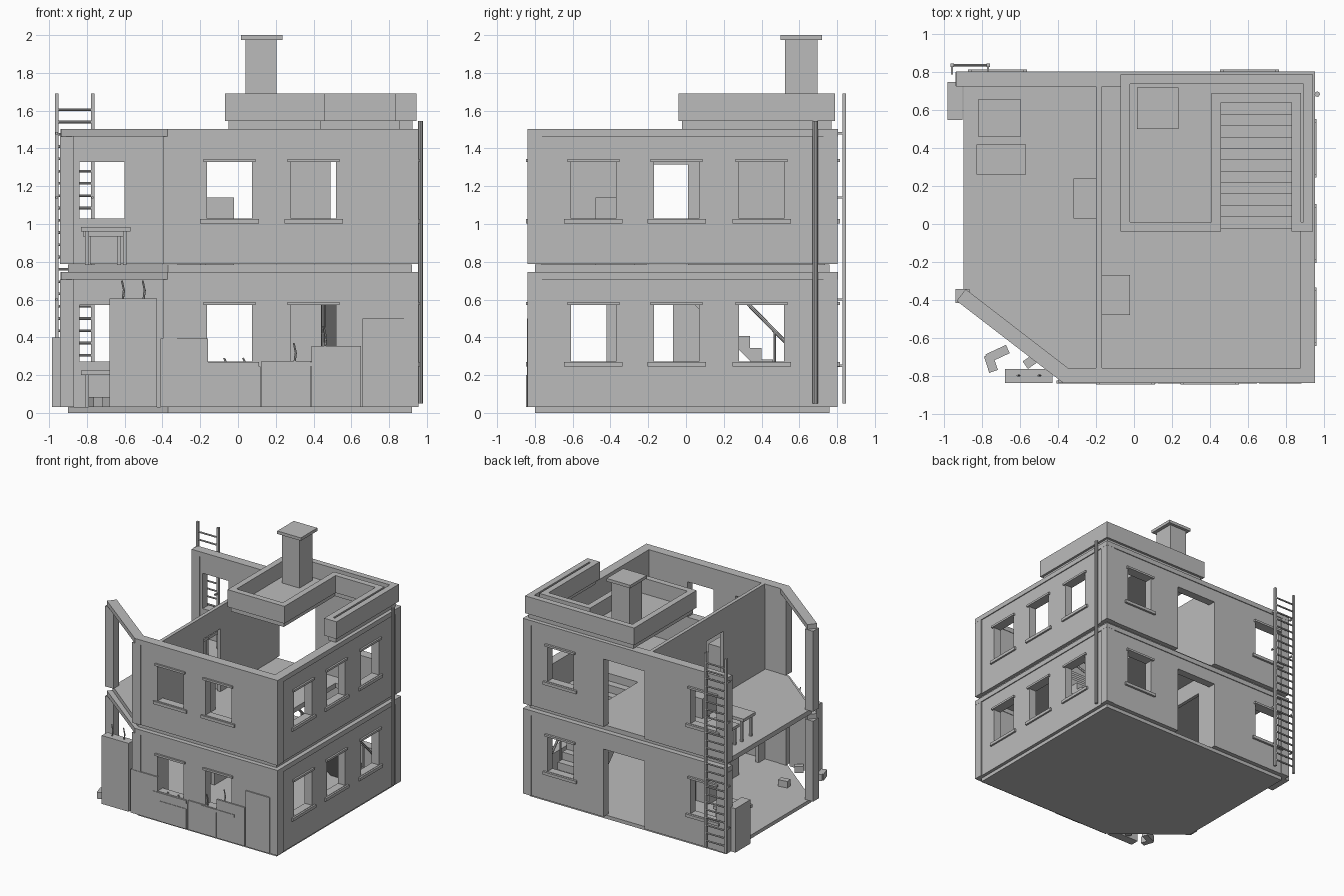
import bpy, bmesh, math
from mathutils import Vector, Matrix

if "Cube" in bpy.data.objects:
    bpy.data.objects.remove(bpy.data.objects["Cube"])

grey = bpy.data.materials.new("concrete grey")
grey.diffuse_color = (0.5, 0.5, 0.5, 1)
grey.use_nodes = True
grey.node_tree.nodes["Principled BSDF"].inputs["Base Color"].default_value = grey.diffuse_color


def finish(name, bm):
    bmesh.ops.recalc_face_normals(bm, faces=bm.faces)
    me = bpy.data.meshes.new(name)
    bm.to_mesh(me)
    bm.free()
    me.materials.append(grey)
    ob = bpy.data.objects.new(name, me)
    bpy.context.collection.objects.link(ob)
    return ob


def add_box(bm, x0, x1, y0, y1, z0, z1):
    m = Matrix.Translation(((x0 + x1) / 2, (y0 + y1) / 2, (z0 + z1) / 2))
    bmesh.ops.create_cube(bm, size=1, matrix=m @ Matrix.Diagonal((x1 - x0, y1 - y0, z1 - z0, 1)))


def boxes(name, *items):
    bm = bmesh.new()
    for b in items:
        add_box(bm, *b)
    return finish(name, bm)


def add_rod(bm, a, b, r, n=8):
    a, b = Vector(a), Vector(b)
    d = b - a
    m = Matrix.Translation((a + b) / 2) @ d.to_track_quat('Z', 'Y').to_matrix().to_4x4()
    bmesh.ops.create_cone(bm, cap_ends=True, segments=n, radius1=r, radius2=r, depth=d.length, matrix=m)


def extrude(bm, vec):
    res = bmesh.ops.extrude_face_region(bm, geom=bm.faces[:])
    bmesh.ops.translate(bm, vec=vec, verts=[v for v in res["geom"] if isinstance(v, bmesh.types.BMVert)])


def panel(name, axis, us, vs, c0, c1, holes):
    """Sheet in two axes with rectangular holes, given thickness c0..c1 along axis."""
    us = sorted(set(us) | {h[i] for h in holes for i in (0, 1)})
    vs = sorted(set(vs) | {h[i] for h in holes for i in (2, 3)})

    def place(u, v):
        return {'x': (c0, u, v), 'y': (u, c0, v), 'z': (u, v, c0)}[axis]
    bm = bmesh.new()
    grid = [[bm.verts.new(place(u, v)) for v in vs] for u in us]
    for i in range(len(us) - 1):
        for j in range(len(vs) - 1):
            u, v = (us[i] + us[i + 1]) / 2, (vs[j] + vs[j + 1]) / 2
            if not any(h[0] < u < h[1] and h[2] < v < h[3] for h in holes):
                bm.faces.new((grid[i][j], grid[i + 1][j], grid[i + 1][j + 1], grid[i][j + 1]))
    bmesh.ops.delete(bm, geom=[v for v in bm.verts if not v.link_faces], context='VERTS')
    extrude(bm, {'x': (c1 - c0, 0, 0), 'y': (0, c1 - c0, 0), 'z': (0, 0, c1 - c0)}[axis])
    return finish(name, bm)


def prism(name, pts, z0, z1):
    bm = bmesh.new()
    bm.faces.new([bm.verts.new((x, y, z0)) for x, y in pts])
    extrude(bm, (0, 0, z1 - z0))
    return finish(name, bm)


def strip(name, path, w, z0, z1, closed=False):
    """Mitred band of width w centred on a flat path."""
    p = [Vector(q) for q in path]
    n = len(p)
    bm = bmesh.new()
    pairs = []
    for i in range(n):
        d0 = (p[i] - p[i - 1]) if closed or i else (p[1] - p[0])
        d1 = (p[(i + 1) % n] - p[i]) if closed or i < n - 1 else d0
        n0, n1 = (Vector((-d.y, d.x)).normalized() for d in (d0, d1))
        off = (n0 + n1) / (1 + n0.dot(n1)) * w / 2
        pairs.append([bm.verts.new((*(p[i] + s * off), z0)) for s in (1, -1)])
    for i in range(n if closed else n - 1):
        a, b = pairs[i], pairs[(i + 1) % n]
        bm.faces.new((a[0], a[1], b[1], b[0]))
    extrude(bm, (0, 0, z1 - z0))
    return finish(name, bm)


# Floor slabs, the upper one with a stairwell
outline = [(-0.9, 0.76), (0.92, 0.76), (0.92, -0.8), (-0.37, -0.8), (-0.9, -0.38)]
prism("ground_slab", outline, 0, 0.03)
prism("upper_slab_left", [(-0.9, 0.76), (-0.19, 0.76), (-0.19, -0.8), (-0.37, -0.8), (-0.9, -0.38)], 0.745, 0.785)
panel("upper_slab", 'z', [-0.19, 0.92], [-0.8, 0.76], 0.745, 0.785, [(0.46, 0.83, -0.08, 0.64)])

beam_path = [(-0.94, 0.765), (0.917, 0.765), (0.917, -0.8), (-0.36, -0.8), (-0.912, -0.375)]
pillars = [(-0.905, 0.765), (0.917, 0.765), (0.917, -0.8), (-0.36, -0.8), (-0.905, -0.38)]
W = 0.12
front_x, back_x, right_y = [-0.045, 0.4], [-0.72, 0.61], [-0.49, -0.05, 0.4]

for tag, z0 in (("lower", 0.03), ("upper", 0.787)):
    top = z0 + 0.717
    s, t = z0 + 0.243, z0 + 0.54
    # Corner pillars and the ring beam
    boxes(tag + "_pillars", *[(x - 0.038, x + 0.038, y - 0.038, y + 0.038, z0, top - 0.04) for x, y in pillars])
    strip(tag + "_ring_beam", beam_path, 0.078, top - 0.04, top)

    # Outer walls with window and door holes
    def win(cs):
        return [(c - W, c + W, s, t) for c in cs]
    zs = [z0, top - 0.04]
    panel(tag + "_front_wall", 'y', [-0.33, 0.88], zs, -0.832, -0.765, win(front_x))
    panel(tag + "_right_wall", 'x', [-0.77, 0.73], zs, 0.88, 0.948, win(right_y))
    panel(tag + "_back_wall", 'y', [-0.87, 0.88], zs, 0.73, 0.797,
          win(back_x) + [(-0.17, 0.21, z0, z0 + 0.57)])
    # Sills and lintels
    trims = []
    for half, a, b in ((0.155, s - 0.028, s - 0.003), (0.138, t, t + 0.017)):
        trims += [(c - half, c + half, -0.847, -0.80, a, b) for c in front_x]
        trims += [(c - half, c + half, 0.76, 0.815, a, b) for c in back_x]
        trims += [(0.91, 0.963, c - half, c + half, a, b) for c in right_y]
    boxes(tag + "_window_trim", *trims)

# Dividing walls with doorways
panel("upper_divider", 'x', [-0.765, 0.735], [0.785, 1.504], -0.2, -0.17, [(-0.21, 0.01, 0.785, 1.315)])
panel("lower_divider", 'x', [-0.765, 0.735], [0.03, 0.745], -0.2, -0.17,
      [(-0.68, -0.42, 0.03, 0.6), (-0.3, -0.07, 0.03, 0.6), (0.22, 0.6, 0.03, 0.6)])

# Roof slab and parapet wrapped round the stair opening
panel("roof_slab", 'z', [-0.05, 0.925], [-0.02, 0.77], 1.504, 1.56, [(0.44, 0.855, -0.02, 0.66)])
e = 0.025
strip("parapet", [(-0.07 + e, -0.04 + e), (0.46 - e, -0.04 + e), (0.46 - e, 0.64 + e), (0.83 + e, 0.64 + e),
                  (0.83 + e, -0.04 + e), (0.945 - e, -0.04 + e), (0.945 - e, 0.79 - e), (-0.07 + e, 0.79 - e)],
      2 * e, 1.545, 1.69, closed=True)

# Chimney and cap
boxes("chimney", (0.04, 0.205, 0.525, 0.695, 1.55, 1.977), (0.015, 0.235, 0.5, 0.72, 1.975, 2.0))

# Staircase as an extruded stepped profile
N, y_low, y_top = 12, 0.64, -0.08
dy, dz = (y_low - y_top) / N, 0.755 / N
prof = [(y_low, 0.03)]
for i in range(N):
    y, z = y_low - i * dy, 0.03 + (i + 1) * dz
    prof += [(y, z), (y - dy, z)]
prof += [(y_top, 0.7), (y_low - dy, 0.03)]
bm = bmesh.new()
bm.faces.new([bm.verts.new((0.46, y, z)) for y, z in prof])
extrude(bm, (0.37, 0, 0))
finish("staircase", bm)

# Stair handrails
bm = bmesh.new()
for x in (0.45, 0.84):
    add_rod(bm, (x, 0.6, 0.3), (x, 0.14, 0.77), 0.01)
    for y in (0.47, 0.2):
        z = 0.3 + (0.6 - y) * 1.02
        add_rod(bm, (x, y, z - 0.25), (x, y, z), 0.007)
finish("handrails", bm)

# Outside ladder
bm = bmesh.new()
for x in (-0.96, -0.77):
    add_box(bm, x - 0.009, x + 0.009, 0.828, 0.848, 0.05, 1.69)
    for z in (0.25, 0.6, 1.14, 1.48):
        add_box(bm, x - 0.006, x + 0.006, 0.79, 0.83, z - 0.006, z + 0.006)
for i in range(24):
    add_rod(bm, (-0.96, 0.838, 0.11 + i * 0.065), (-0.77, 0.838, 0.11 + i * 0.065), 0.007)
finish("ladder", bm)

# Drainpipe
bm = bmesh.new()
add_rod(bm, (0.967, 0.685, 0.05), (0.967, 0.685, 1.545), 0.014, 10)
finish("drainpipe", bm)

# Outside cabinet and the sheets fixed along the front
boxes("side_cabinet", (-0.985, -0.905, 0.55, 0.75, 0.03, 0.4))
boxes("tall_front_block", (-0.68, -0.43, -0.84, -0.765, 0.03, 0.605))
boxes("front_sheets", *[(a, b, -0.842, -0.825, 0.03, h) for a, b, h in (
    (-0.41, -0.16, 0.395), (-0.158, 0.12, 0.245), (0.125, 0.385, 0.275), (0.39, 0.65, 0.355), (0.66, 0.885, 0.5))],
    (-0.14, 0.11, -0.846, -0.835, 0.03, 0.2))

# Bent bars sticking out of the broken front
bm = bmesh.new()
for x, y, z, h in ((-0.61, -0.8, 0.6, 0.1), (-0.5, -0.8, 0.6, 0.1), (0.3, -0.834, 0.27, 0.1),
                   (0.46, -0.834, 0.35, 0.1), (-0.07, -0.83, 0.26, 0.03), (0.03, -0.83, 0.26, 0.03)):
    add_rod(bm, (x, y, z), (x + 0.006, y, z + h * 0.5), 0.006, 6)
    add_rod(bm, (x + 0.006, y, z + h * 0.5), (x - 0.005, y, z + h), 0.005, 6)
finish("bent_bars", bm)


# Tables
def table(name, x0, x1, y0, y1, z0, z1):
    legs = [(x - 0.01, x + 0.01, y - 0.01, y + 0.01, z0, z1 - 0.02)
            for x in (x0 + 0.03, x1 - 0.03) for y in (y0 + 0.02, y1 - 0.02)]
    boxes(name, (x0, x1, y0, y1, z1 - 0.025, z1), *legs)


table("upper_table", -0.83, -0.57, 0.26, 0.42, 0.785, 0.985)
table("upper_bench", -0.82, -0.6, 0.46, 0.66, 0.785, 0.96)
table("lower_table", -0.83, -0.6, 0.3, 0.5, 0.03, 0.225)

# Cupboards and shelves
boxes("upper_cupboard", (-0.17, -0.02, -0.48, -0.27, 0.785, 1.14))
boxes("wall_shelf", (-0.32, -0.2, 0.03, 0.24, 0.785, 0.95))
boxes("lower_cupboard", (-0.32, -0.2, -0.06, 0.15, 0.03, 0.39))

# Loose rubble blocks
for i, (x, y, a, l) in enumerate(((-0.72, -0.685, 25, 0.12), (-0.755, -0.735, 108, 0.09),
                                  (-0.545, -0.725, 35, 0.07), (-0.6, -0.45, 10, 0.08))):
    ob = boxes("rubble_%d" % i, (-l / 2, l / 2, -0.024, 0.024, 0.03, 0.085))
    ob.location = (x, y, 0)
    ob.rotation_euler.z = math.radians(a)
